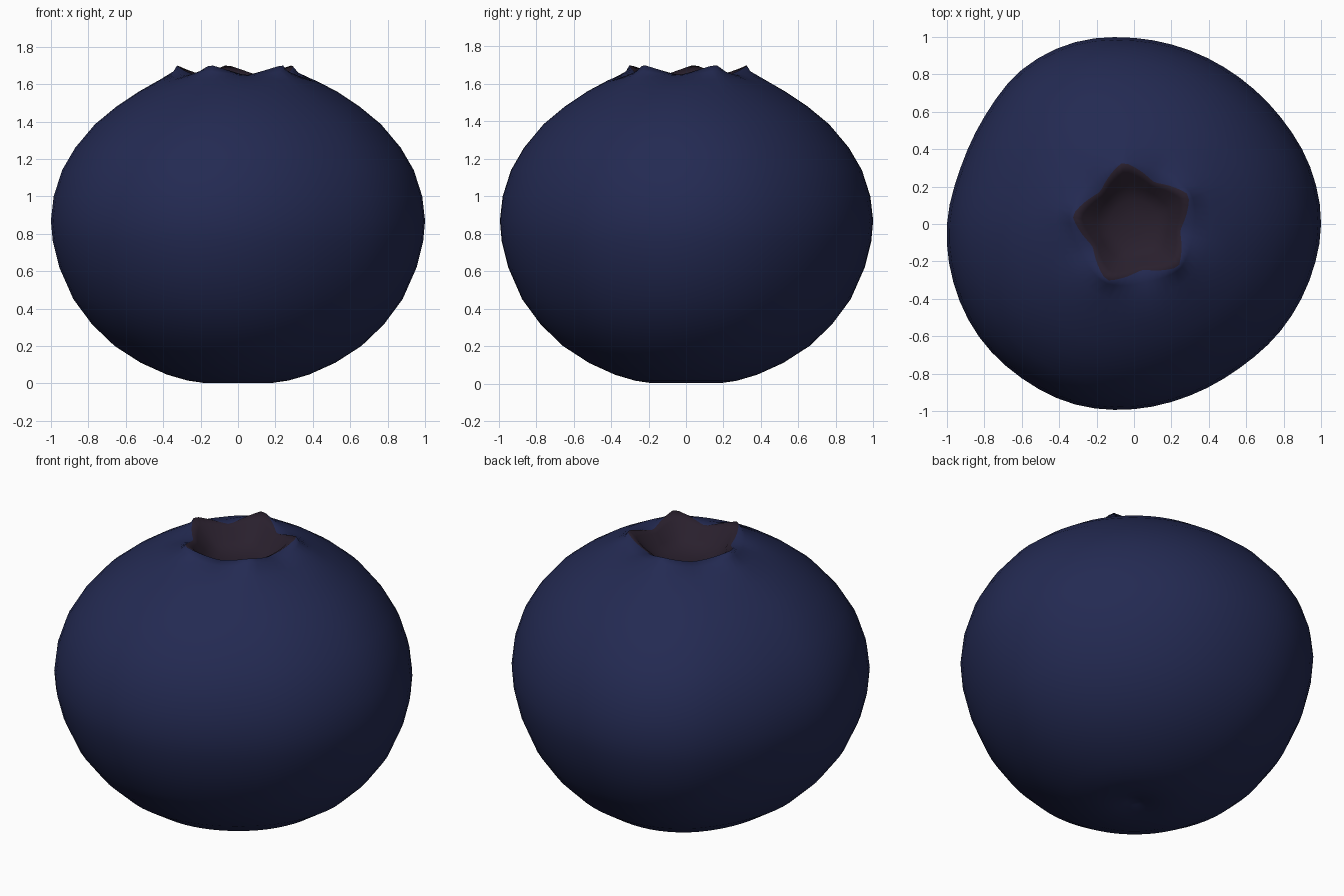
import bpy, bmesh, math

if "Cube" in bpy.data.objects:
    bpy.data.objects.remove(bpy.data.objects["Cube"])

SEG = 60
# Slightly lumpy outline seen from above: radius every 18 degrees from +x
OUTLINE = [1.0, .99, .97, .965, .975, .995, 1.022, 1.02, .985, .975,
           1.0, 1.015, 1.025, 1.02, 1.015, .99, .965, .955, .97, .985]


def outline(a):
    t = a / math.tau * len(OUTLINE)
    i, f = int(t), t - int(t)
    p0, p1, p2, p3 = (OUTLINE[(i + k) % len(OUTLINE)] for k in (-1, 0, 1, 2))
    return p1 + 0.5 * f * (p2 - p0 + f * (2*p0 - 5*p1 + 4*p2 - p3 + f * (3*(p1 - p2) + p3 - p0)))


def lobe(a):
    # 1 at each of the five crown tips, 0 in the valleys between
    d = ((math.degrees(a) - 28) / 72) % 1
    return abs(2 * d - 1) ** 1.3


def material(name, color):
    m = bpy.data.materials.new(name)
    m.diffuse_color = (*color, 1)
    m.use_nodes = True
    m.node_tree.nodes["Principled BSDF"].inputs["Base Color"].default_value = m.diffuse_color
    return m


# Rings from the bottom to the crater: radius, height, radius and height added at tips
RINGS = [(.04, .02, 0, 0), (.10, .005, 0, 0), (.18, .002, 0, 0), (.27, .015, 0, 0),
         (.38, .047, 0, 0), (.52, .11, 0, 0), (.66, .2, 0, 0), (.78, .315, 0, 0),
         (.88, .45, 0, 0), (.955, .62, 0, 0), (.99, .76, 0, 0), (1.0, .87, 0, 0),
         (.985, 1.0, 0, 0), (.94, 1.14, 0, 0), (.87, 1.26, 0, 0), (.765, 1.385, 0, 0),
         (.65, 1.48, 0, 0), (.53, 1.56, 0, 0), (.42, 1.615, 0, .01), (.32, 1.645, .03, .025),
         (.25, 1.648, .085, .055), (.225, 1.635, .06, .035), (.19, 1.58, .01, 0),
         (.13, 1.545, 0, 0), (.06, 1.535, 0, 0)]
RIM = 20

bm = bmesh.new()
rings = []
for r, z, dr, dz in RINGS:
    ring = []
    for i in range(SEG):
        a = math.tau * i / SEG
        k = lobe(a)
        rad = (r + dr * k) * (1 + (outline(a) - 1) * min(1, r * 1.1))
        ring.append(bm.verts.new((rad * math.cos(a), rad * math.sin(a), z + dz * k)))
    rings.append(ring)
for n, (lo, hi) in enumerate(zip(rings, rings[1:])):
    for i in range(SEG):
        j = (i + 1) % SEG
        f = bm.faces.new((lo[i], lo[j], hi[j], hi[i]))
        f.material_index = 1 if n >= RIM else 0
# Stem dimple and crater floor
bottom, top = bm.verts.new((0, 0, .03)), bm.verts.new((0, 0, 1.53))
for i in range(SEG):
    j = (i + 1) % SEG
    bm.faces.new((bottom, rings[0][j], rings[0][i]))
    bm.faces.new((top, rings[-1][i], rings[-1][j])).material_index = 1
for f in bm.faces:
    f.smooth = True

me = bpy.data.meshes.new("berry")
bm.to_mesh(me)
bm.free()
me.materials.append(material("blue_skin", (.017, .023, .085)))
me.materials.append(material("dark_crown", (.022, .014, .026)))
berry = bpy.data.objects.new("berry", me)
bpy.context.collection.objects.link(berry)
